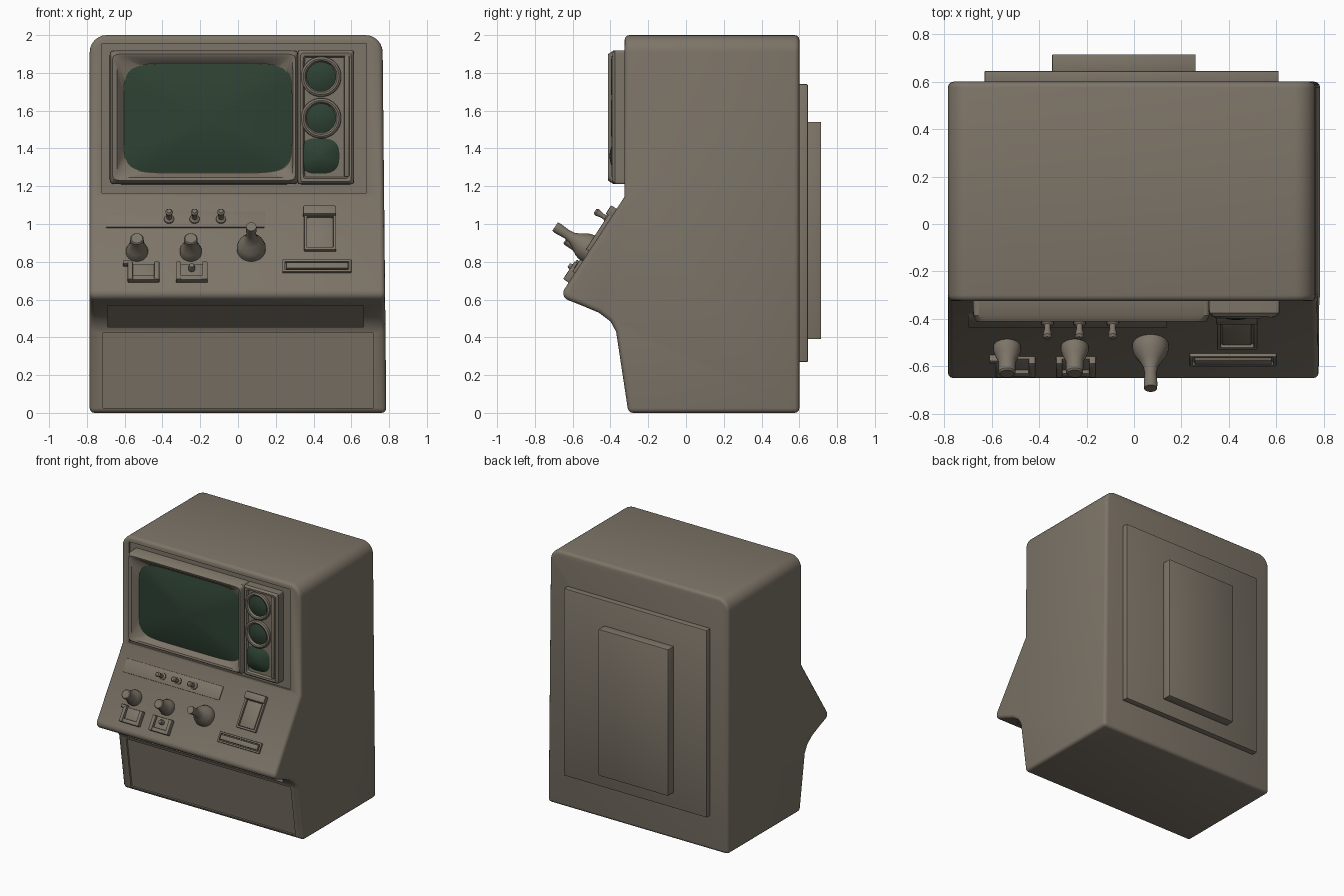
import bpy, bmesh, math
from mathutils import Matrix, Vector

if "Cube" in bpy.data.objects:
    bpy.data.objects.remove(bpy.data.objects["Cube"], do_unlink=True)


def material(name, color):
    m = bpy.data.materials.new(name)
    m.use_nodes = True
    m.diffuse_color = color
    for node in m.node_tree.nodes:
        if node.type == "BSDF_PRINCIPLED":
            node.inputs["Base Color"].default_value = color
            node.inputs["Roughness"].default_value = 0.7
    return m


SHELL = material("warm grey plastic", (0.205, 0.176, 0.138, 1))
GLASS = material("dark green glass", (0.027, 0.054, 0.033, 1))


def frame(origin, up):
    """Local x = world x, local y = up, local z = outward from the surface."""
    x, y = Vector((1, 0, 0)), Vector(up).normalized()
    rot = Matrix((x, y, x.cross(y))).transposed().to_4x4()
    return Matrix.Translation(origin) @ rot


FRONT = frame((0, 0, 0), (0, 0, 1))
SLOPE = frame((0, -0.647, 0.65), (0, 0.345, 0.53))


def up(z):
    """World height to distance along the sloped console."""
    return (z - 0.65) / 0.838


def finish(name, bm, mat, place=None):
    bmesh.ops.recalc_face_normals(bm, faces=bm.faces)
    mesh = bpy.data.meshes.new(name)
    bm.to_mesh(mesh)
    bm.free()
    if place:
        mesh.transform(place)
    mesh.materials.append(mat)
    ob = bpy.data.objects.new(name, mesh)
    bpy.context.collection.objects.link(ob)
    return ob


def smooth(ob):
    bpy.ops.object.select_all(action="DESELECT")
    ob.select_set(True)
    bpy.context.view_layer.objects.active = ob
    bpy.ops.object.shade_smooth_by_angle(angle=math.radians(35))


def box(name, xs, ys, hs, place, bevel=0.006, mat=SHELL):
    bm = bmesh.new()
    bmesh.ops.create_cube(bm, size=1)
    for v in bm.verts:
        v.co = [r[0] if c < 0 else r[1] for c, r in zip(v.co, (xs, ys, hs))]
    if bevel:
        bmesh.ops.bevel(bm, geom=bm.edges[:], offset=bevel, segments=2,
                        profile=0.5, affect="EDGES")
    ob = finish(name, bm, mat, place)
    smooth(ob)
    return ob


def loft(name, rings, place, mat=SHELL, count=48):
    """Skin rings given as (centre x, centre y, half width, half height, squareness, h)."""
    bm = bmesh.new()
    loops = []
    for cx, cy, a, b, n, h in rings:
        loop = []
        for i in range(count):
            t = math.tau * (i + 0.5) / count
            c, s = math.cos(t), math.sin(t)
            loop.append(bm.verts.new((cx + a * math.copysign(abs(c) ** (2 / n), c),
                                      cy + b * math.copysign(abs(s) ** (2 / n), s), h)))
        loops.append(loop)
    for p, q in zip(loops, loops[1:]):
        for i in range(count):
            j = (i + 1) % count
            bm.faces.new((p[i], p[j], q[j], q[i]))
    bm.faces.new(loops[0])
    bm.faces.new(loops[-1])
    ob = finish(name, bm, mat, place)
    smooth(ob)
    return ob


def turned(name, x, y, profile, place):
    return loft(name, [(x, y, r, r, 2, h) for r, h in profile], place, count=24)


def dome(name, x, y, a, b, n, h, bulge):
    """Curved glass that swells toward the viewer."""
    rings = [(x, y, a * s, b * s, n, h + bulge * (1 - s * s))
             for s in (1, 0.9, 0.75, 0.55, 0.3, 0.1)]
    return loft(name, rings, FRONT, GLASS)


def prism(name, points, x0, x1):
    bm = bmesh.new()
    ends = [[bm.verts.new((x, y, z)) for y, z in points] for x in (x0, x1)]
    for i in range(len(points)):
        j = (i + 1) % len(points)
        bm.faces.new((ends[0][i], ends[0][j], ends[1][j], ends[1][i]))
    for end in ends:
        bm.faces.new(end)
    return bm


# Cabinet: side profile, rounded roof corners and console nose
bm = prism("cabinet", [(0.6, 0), (0.6, 2), (-0.325, 2), (-0.325, 1.145), (-0.67, 0.615),
                       (-0.56, 0.572), (-0.46, 0.53), (-0.4, 0.485), (-0.37, 0.43),
                       (-0.305, 0)], -0.785, 0.785)
roof = [e for e in bm.edges if all(v.co.z > 1.99 for v in e.verts)
        and e.verts[0].co.x * e.verts[1].co.x > 0]
bmesh.ops.bevel(bm, geom=roof, offset=0.09, segments=6, profile=0.5, affect="EDGES")
nose = [e for e in bm.edges if all(v.co.y < -0.66 for v in e.verts)]
bmesh.ops.bevel(bm, geom=nose, offset=0.05, segments=5, profile=0.5, affect="EDGES")
for v in bm.verts:
    if v.co.x > 0:
        v.co.x -= 0.01 * v.co.z
cabinet = finish("cabinet", bm, SHELL)
mod = cabinet.modifiers.new("edge rounding", "BEVEL")
mod.width, mod.segments, mod.use_clamp_overlap = 0.025, 3, False
mod.limit_method, mod.angle_limit = "ANGLE", math.radians(35)

# Shallow recesses: screen surround, lower panel and the panel under the console
recesses = {
    "surround_cutter": ([(-0.315, 1.165), (-0.315, 1.955), (-0.6, 1.955), (-0.6, 1.165)],
                        -0.72, 0.68),
    "lower_cutter": ([(-0.293, 0.025), (-0.355, 0.425), (-0.6, 0.425), (-0.6, 0.025)],
                     -0.715, 0.715),
    "underside_cutter": ([(-0.335, 0.455), (-0.5, 0.585), (-0.57, 0.56), (-0.57, 0.455)],
                         -0.69, 0.665),
}
for name, (points, x0, x1) in recesses.items():
    cutter = finish(name, prism(name, points, x0, x1), SHELL)
    cutter.hide_render = True
    cutter.hide_set(True)
    cut = cabinet.modifiers.new(name, "BOOLEAN")
    cut.operation, cut.solver, cut.object = "DIFFERENCE", "EXACT", cutter
deps = bpy.context.evaluated_depsgraph_get()
baked = bpy.data.meshes.new_from_object(cabinet.evaluated_get(deps))
cabinet.modifiers.clear()
cabinet.data = baked
for name in recesses:
    bpy.data.objects.remove(bpy.data.objects[name], do_unlink=True)
smooth(cabinet)

# Screen housing with sloped inner rim and curved screen
MID = 1.565
loft("screen_frame", [(-0.18, MID, 0.5, 0.355, 40, 0.3), (-0.18, MID, 0.498, 0.353, 40, 0.385),
                      (-0.18, MID, 0.485, 0.335, 30, 0.412), (-0.175, MID, 0.465, 0.32, 24, 0.408),
                      (-0.16, 1.56, 0.445, 0.29, 7, 0.365)], FRONT, count=64)
dome("main_screen", -0.16, 1.56, 0.443, 0.288, 7, 0.367, 0.04)

# Side column with three small displays
loft("display_column", [(0.465, MID, 0.15, 0.355, 40, 0.3), (0.465, MID, 0.148, 0.353, 40, 0.375),
                        (0.465, MID, 0.135, 0.34, 30, 0.39), (0.465, MID, 0.12, 0.325, 30, 0.388),
                        (0.465, MID, 0.112, 0.317, 30, 0.372)], FRONT)
box("column_ridge", (0.562, 0.59), (1.25, 1.89), (0.36, 0.395), FRONT)
for label, z in (("upper", 1.78), ("middle", 1.56)):
    turned(label + "_display_rim", 0.44, z, [(0.108, 0.36), (0.106, 0.39), (0.095, 0.398),
                                             (0.086, 0.395), (0.078, 0.378)], FRONT)
    dome(label + "_display", 0.44, z, 0.077, 0.077, 2, 0.38, 0.015)
dome("lower_display", 0.43, 1.36, 0.11, 0.097, 2.8, 0.37, 0.035)

# Console: toggle strip and toggles
box("toggle_strip", (-0.7, 0.14), (up(0.98), up(1.065)), (-0.01, 0.006), SLOPE, 0.003)
for i, x in enumerate((-0.365, -0.23, -0.09)):
    turned(f"toggle_{i + 1}", x, up(1.02), [(0.026, -0.01), (0.026, 0.015), (0.014, 0.025),
                                            (0.012, 0.04), (0.02, 0.08), (0.012, 0.09)], SLOPE)

# Console: two knobs, each over a slotted bracket
for label, x in (("right", -0.535), ("centre", -0.25)):
    turned(label + "_knob", x, up(0.85), [(0.058, -0.01), (0.058, 0.02), (0.05, 0.045),
                                          (0.037, 0.075), (0.036, 0.13), (0.03, 0.137)], SLOPE)
for label, x in (("right", -0.5), ("centre", -0.245)):
    low, high = up(0.69), up(0.785)
    for side in (-1, 1):
        c = x + side * 0.07
        box(label + "_bracket_cheek", (c - 0.014, c + 0.014), (low, high), (-0.01, 0.035), SLOPE)
    box(label + "_bracket_base", (x - 0.08, x + 0.08), (low, low + 0.03), (-0.01, 0.03), SLOPE)
    box(label + "_bracket_plate", (x - 0.065, x + 0.065), (low, high), (-0.01, 0.012), SLOPE)
turned("centre_pin", -0.245, up(0.755), [(0.018, 0), (0.018, 0.03), (0.012, 0.05)], SLOPE)
box("right_bracket_tab", (-0.61, -0.56), (up(0.775), up(0.795)), (-0.01, 0.03), SLOPE)

# Console: control stick
turned("control_stick", 0.07, up(0.865), [(0.076, -0.01), (0.076, 0.025), (0.068, 0.05),
                                          (0.045, 0.085), (0.03, 0.115), (0.025, 0.15),
                                          (0.029, 0.2), (0.027, 0.222)], SLOPE)

# Console: hinged cover and card slot, both framed by thin bars
box("cover_hinge", (0.345, 0.52), (up(1.035), up(1.08)), (-0.01, 0.035), SLOPE)
box("cover_plate", (0.37, 0.495), (up(0.87), up(1.03)), (-0.01, 0.008), SLOPE, 0.003)


def bars(name, x0, x1, z0, z1, width, height):
    lo, hi = up(z0), up(z1)
    for x in (x0, x1 - width):
        box(name + "_side", (x, x + width), (lo, hi), (-0.01, height), SLOPE, 0.004)
    for y in (lo, hi - width):
        box(name + "_rail", (x0, x1), (y, y + width), (-0.01, height), SLOPE, 0.004)


bars("cover_frame", 0.35, 0.52, 0.855, 1.045, 0.016, 0.02)
bars("card_slot_frame", 0.235, 0.6, 0.74, 0.805, 0.014, 0.016)
box("card", (0.255, 0.58), (up(0.757), up(0.788)), (-0.01, 0.02), SLOPE, 0.004)

# Stepped rear cover
for name, xs, ys, zs in (("rear_cover", (-0.63, 0.61), (0.58, 0.645), (0.27, 1.74)),
                         ("rear_box", (-0.345, 0.26), (0.63, 0.715), (0.39, 1.54))):
    box(name, xs, ys, zs, None, 0.004)
